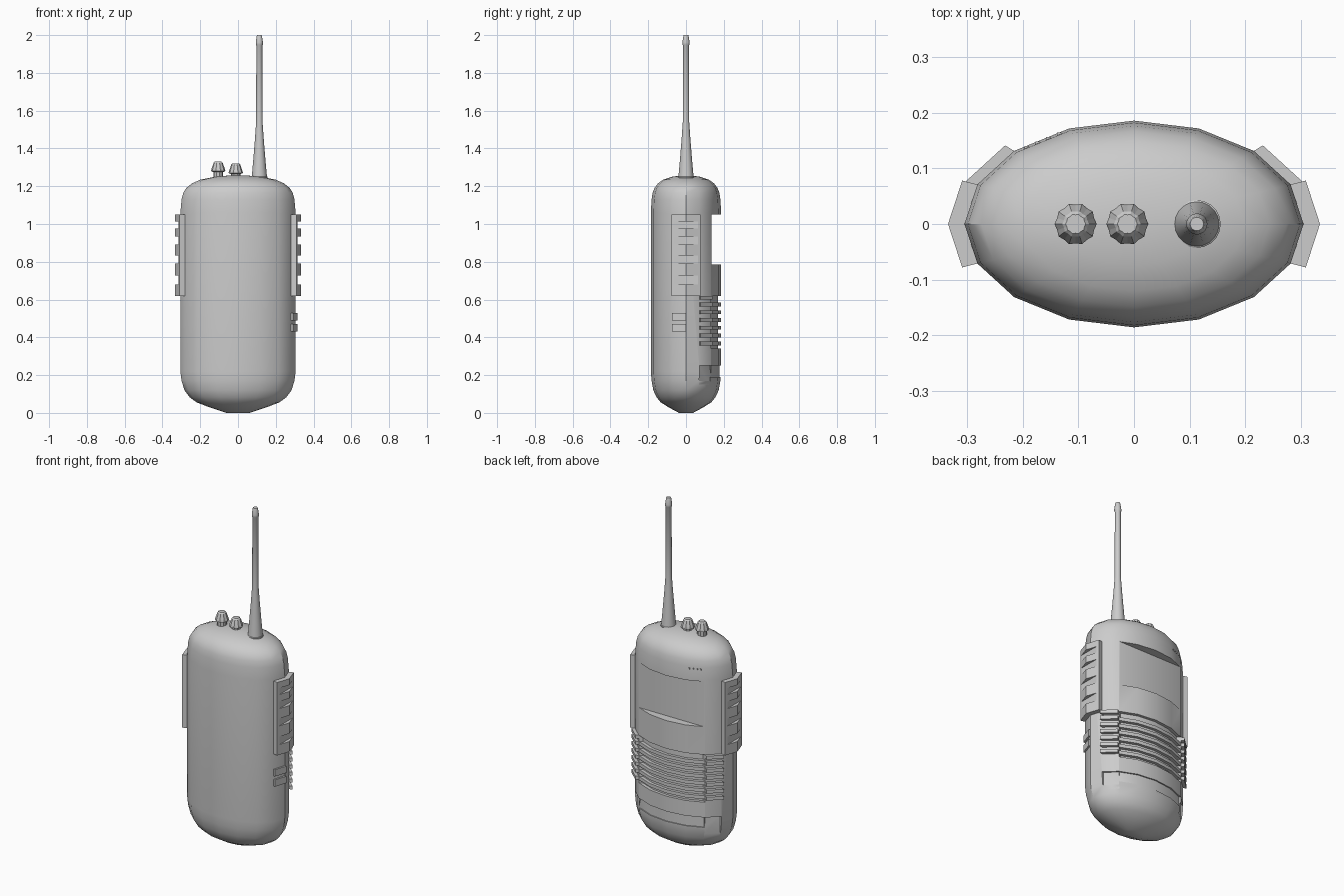
import bpy, bmesh, math

if "Cube" in bpy.data.objects:
    bpy.data.objects.remove(bpy.data.objects["Cube"])

A, B = 0.305, 0.186          # half width and half depth of the 16-sided oval body
STEP = 22.5

grey = bpy.data.materials.new("grey_plastic")
grey.diffuse_color = (0.604, 0.604, 0.604, 1)
grey.use_nodes = True
grey.node_tree.nodes["Principled BSDF"].inputs["Base Color"].default_value = grey.diffuse_color


def oval(deg, s, z):
    a = math.radians(deg)
    return (A * s * math.cos(a), B * s * math.sin(a), z)


def loft(bm, rings):
    """Skin a list of equal closed rings and cap both ends."""
    vs = [[bm.verts.new(p) for p in r] for r in rings]
    n = len(vs[0])
    for lo, hi in zip(vs, vs[1:]):
        for i in range(n):
            bm.faces.new((lo[i], lo[(i + 1) % n], hi[(i + 1) % n], hi[i]))
    bm.faces.new(vs[0][::-1])
    bm.faces.new(vs[-1])


def sector(bm, a0, a1, s0, s1, z0, z1):
    """Curved block following the body wall between two angles."""
    n = round((a1 - a0) / STEP)
    angs = [a0 + (a1 - a0) * i / n for i in range(n + 1)]
    rings = [[oval(a, s1, z) for a in angs] + [oval(a, s0, z) for a in angs[::-1]]
             for z in (z0, z1)]
    loft(bm, rings)


def box(bm, x0, x1, y0, y1, z0, z1):
    loft(bm, [[(x0, y0, z), (x1, y0, z), (x1, y1, z), (x0, y1, z)] for z in (z0, z1)])


def make(name, bm, smooth=None):
    bmesh.ops.recalc_face_normals(bm, faces=bm.faces)
    me = bpy.data.meshes.new(name)
    bm.to_mesh(me)
    bm.free()
    me.materials.append(grey)
    ob = bpy.data.objects.new(name, me)
    bpy.context.collection.objects.link(ob)
    if smooth:
        shade(ob, smooth)
    return ob


def shade(ob, deg):
    ob.data.shade_smooth()
    ob.data.set_sharp_from_angle(angle=math.radians(deg))


def cut(ob, shape, *args):
    """Subtract one block, built by shape(bm, *args), from ob."""
    bm = bmesh.new()
    shape(bm, *args)
    cutter = make(ob.name + "_cutter", bm)
    cutter.hide_render = True
    mod = ob.modifiers.new("cut", 'BOOLEAN')
    mod.operation, mod.solver, mod.object = 'DIFFERENCE', 'EXACT', cutter
    bpy.context.view_layer.objects.active = ob
    bpy.ops.object.modifier_apply(modifier=mod.name)
    bpy.data.objects.remove(cutter)


def turned(name, x, profile, sides, flute=1.0, smooth=None):
    """Round part on a vertical axis; flute narrows every other corner."""
    bm = bmesh.new()
    loft(bm, [[(x + r * (flute if i % 2 else 1) * math.cos(2 * math.pi * i / sides),
                r * (flute if i % 2 else 1) * math.sin(2 * math.pi * i / sides), z)
               for i in range(sides)] for r, z in profile])
    return make(name, bm, smooth)


# Body shell: oval rings, rounded at both ends
profile = [(0.2, 0.005), (0.5, 0.03), (0.72, 0.056), (0.84, 0.083), (0.93, 0.12),
           (0.98, 0.17), (1, 0.22), (1, 1.06), (0.98, 1.13), (0.95, 1.165),
           (0.9, 1.19), (0.8, 1.215), (0.65, 1.235), (0.4, 1.25), (0.15, 1.257)]
profile[0] = (0.2, 0)
bm = bmesh.new()
loft(bm, [[oval(i * STEP, s, z) for i in range(16)] for s, z in profile])
body = make("body", bm)

# Recesses in the back: screen, grip grooves, battery latch band with end tabs
cut(body, box, -0.32, 0.32, 0.134, 0.3, 0.785, 1.05)
rib_z = [0.574 - 0.0412 * k for k in range(6)]
edges = [0.62] + [e for z in rib_z for e in (z + 0.01, z - 0.01)] + [0.34]
for top, bottom in zip(edges[::2], edges[1::2]):
    cut(body, sector, 45, 135, 0.91, 1.15, bottom, top)
cut(body, sector, 45, 135, 0.96, 1.15, 0.19, 0.25)
for a in (22.5, 135):
    cut(body, sector, a, a + STEP, 0.96, 1.15, 0.11, 0.25)
shade(body, 30)

# Raised grip ribs on the rear corners
bm = bmesh.new()
for z in rib_z + [0.61]:
    for a in (22.5, 135):
        sector(bm, a, a + STEP, 0.96, 1.075, z - 0.01, z + 0.01)
make("grip_ribs", bm)

# Side grip panels with flat slots across the ridge
for name, a, sx in (("right_side_panel", -STEP, 1), ("left_side_panel", 180 - STEP, -1)):
    bm = bmesh.new()
    sector(bm, a, a + 2 * STEP, 0.95, 1.097, 0.62, 1.05)
    panel = make(name, bm)
    x0, x1 = sorted((sx * 0.314, sx * 0.4))
    for z0, z1 in ((0.975, 1.013), (0.892, 0.934), (0.79, 0.834), (0.68, 0.727)):
        cut(panel, box, x0, x1, -0.2, 0.2, z0, z1)

# Two talk buttons on the right side
bm = bmesh.new()
for z in (0.45, 0.51):
    sector(bm, -STEP, 0, 0.95, 1.035, z - 0.02, z + 0.02)
make("talk_buttons", bm)

# Row of small speaker studs above the screen
bm = bmesh.new()
p, q = oval(112.5, 0.985, 0), oval(135, 0.985, 0)
for k in range(4):
    t = 0.2 + 0.2 * k
    x, y = p[0] + (q[0] - p[0]) * t, p[1] + (q[1] - p[1]) * t
    box(bm, x - 0.004, x + 0.004, y - 0.01, y + 0.003, 1.115, 1.123)
make("speaker_studs", bm)

# Fluted control knobs
for name, x, h in (("volume_knob", -0.105, 1.33), ("channel_knob", -0.012, 1.32)):
    turned(name, x, [(0.026, 1.235), (0.026, h - 0.055), (0.038, h - 0.05),
                     (0.036, h - 0.04), (0.024, h - 0.006), (0.018, h)], 20, 0.92)

# Antenna with flared base and capped tip
turned("antenna", 0.113, [(0.043, 1.23), (0.043, 1.25), (0.04, 1.252), (0.033, 1.33),
                          (0.024, 1.44), (0.017, 1.54), (0.016, 1.945), (0.019, 1.95),
                          (0.019, 1.962), (0.014, 1.995), (0.012, 2.0)], 20, 1.0, 35)
